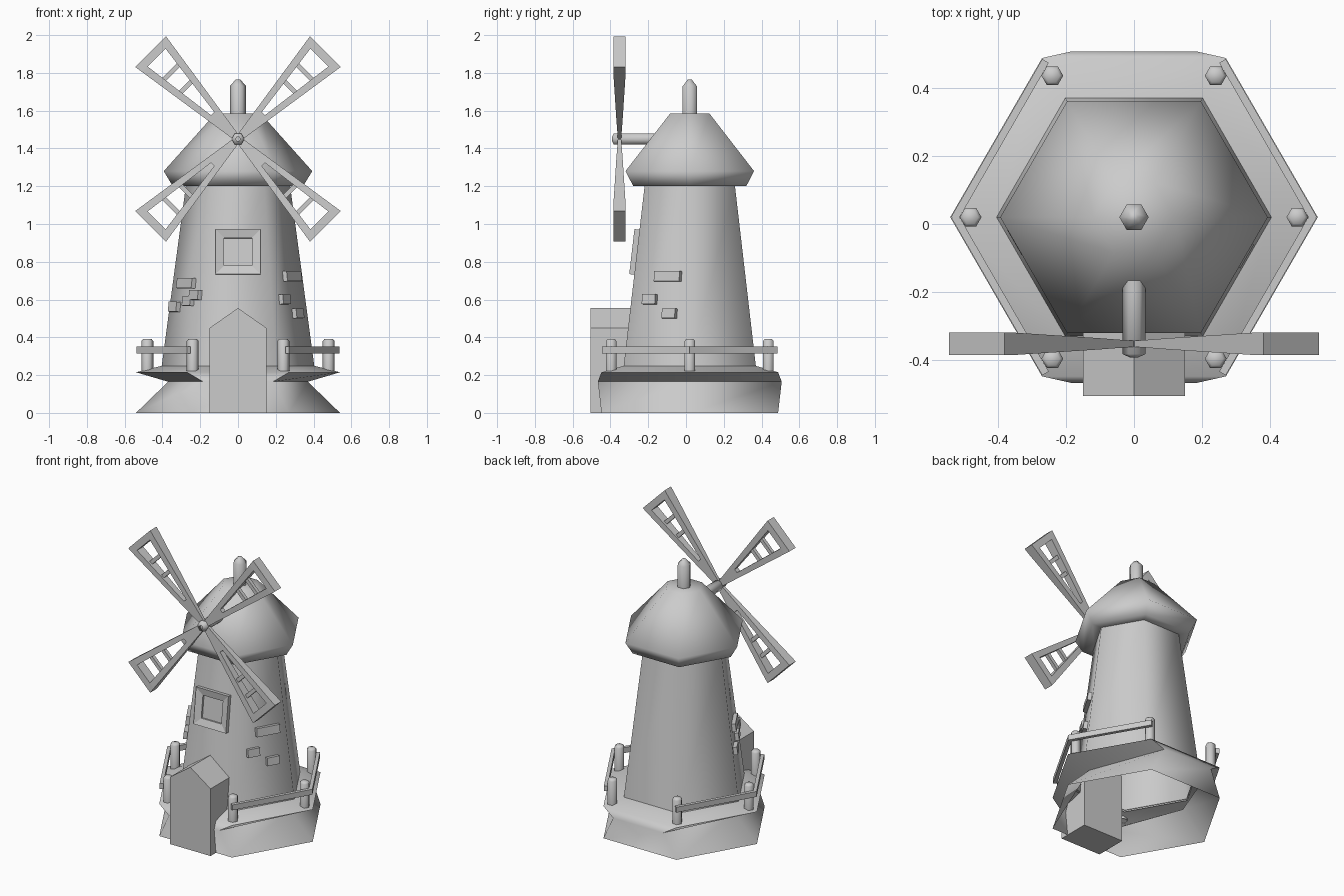
import bpy, bmesh, math
from mathutils import Matrix, Vector

cube = bpy.data.objects.get("Cube")
if cube:
    bpy.data.objects.remove(cube)

CY = 0.02                      # y of the tower axis
COS30 = math.cos(math.pi / 6)

stone = bpy.data.materials.new("light_grey")
stone.use_nodes = True
GREY = (0.6, 0.6, 0.6, 1)
stone.diffuse_color = GREY
stone.node_tree.nodes["Principled BSDF"].inputs["Base Color"].default_value = GREY


def finish(name, bm, smooth=None, matrix=None):
    """Turn a bmesh into an object; smooth is the sharp angle in degrees."""
    bmesh.ops.recalc_face_normals(bm, faces=bm.faces)
    mesh = bpy.data.meshes.new(name)
    bm.to_mesh(mesh)
    bm.free()
    mesh.materials.append(stone)
    ob = bpy.data.objects.new(name, mesh)
    bpy.context.collection.objects.link(ob)
    if matrix:
        ob.matrix_world = matrix
    if smooth:
        bpy.ops.object.select_all(action='DESELECT')
        ob.select_set(True)
        bpy.context.view_layer.objects.active = ob
        bpy.ops.object.shade_smooth_by_angle(angle=math.radians(smooth))
    return ob


def hex_shell(name, rings, cap=False, smooth=75, matrix=None):
    """Loft hexagons given as (x radius, y radius, z)."""
    bm = bmesh.new()
    loops = [[bm.verts.new((rx * math.cos(k * math.pi / 3),
                            ry * math.sin(k * math.pi / 3), z))
              for k in range(6)] for rx, ry, z in rings]
    for a, b in zip(loops, loops[1:]):
        for k in range(6):
            n = (k + 1) % 6
            bm.faces.new((a[k], a[n], b[n], b[k]))
    if cap:
        bm.faces.new(loops[-1])
    return finish(name, bm, smooth, matrix or Matrix.Translation((0, CY, 0)))


def prism(bm, outline, depth):
    """Extrude an outline of 3D points along a vector."""
    face = bm.faces.new([bm.verts.new(p) for p in outline])
    new = bmesh.ops.extrude_face_region(bm, geom=[face])["geom"]
    bmesh.ops.translate(bm, vec=depth, verts=[v for v in new if isinstance(v, bmesh.types.BMVert)])


def box(name, size, matrix, smooth=None):
    bm = bmesh.new()
    bmesh.ops.create_cube(bm, size=1, matrix=Matrix.Diagonal((*size, 1)))
    return finish(name, bm, smooth, matrix)


# Body: pinched open base with sloping deck, tapered tower, hipped roof
hex_shell("base", [(.54, .54, 0), (.37, .562, .165), (.54, .54, .215), (.4, .4, .25)])
hex_shell("tower", [(.405, .405, .24), (.275, .275, 1.21)])
hex_shell("roof", [(.27, .27, 1.2), (.345, .345, 1.2), (.393, .393, 1.28), (.12, .12, 1.585)], cap=True)
hex_shell("finial", [(.043, .043, 1.57), (.043, .043, 1.73), (.012, .012, 1.765)], cap=True, smooth=65)


def tower_apothem(z):
    return (.405 - .13 * (z - .24) / .97) * COS30


def wall_frame(angle, t, z, out=0):
    """Matrix on a tower wall: x along the wall, y outwards, z up the slope."""
    normal = Vector((math.cos(angle), math.sin(angle), 0))
    along = Vector((-normal.y, normal.x, 0))
    pos = normal * (tower_apothem(z) + out) + along * t + Vector((0, CY, z))
    slope = math.atan(.13 * COS30 / .97)
    rot = Matrix((along, normal, (0, 0, 1))).transposed().to_4x4()
    return Matrix.Translation(pos) @ rot @ Matrix.Rotation(slope, 4, 'X')


# Door block with a pointed top
bm = bmesh.new()
prism(bm, [(-.15, -.505, 0), (.15, -.505, 0), (.15, -.505, .45),
           (0, -.505, .555), (-.15, -.505, .45)], Vector((0, .215, 0)))
finish("door", bm)

# Window frame: slab with a sunken, sloping surround
bm = bmesh.new()
bmesh.ops.create_cube(bm, size=1, matrix=Matrix.Diagonal((.24, .07, .24, 1)))
bm.faces.ensure_lookup_table()
front = max(bm.faces, key=lambda f: f.calc_center_median().y)
bmesh.ops.inset_region(bm, faces=[front], thickness=.065, depth=-.012)
bmesh.ops.inset_region(bm, faces=[front], thickness=.001, depth=-.012)
finish("window", bm, None, wall_frame(-math.pi / 2, 0, .85, -.008))

# Loose stones on the two front side walls: (along, height, width, tall)
right_stones = [(.043, .722, .155, .055), (-.06, .6, .08, .052), (.066, .525, .08, .052)]
left_stones = [(.01, .685, .16, .055), (-.1, .622, .095, .05),
               (-.03, .59, .085, .05), (.11, .56, .085, .052)]
for side, angle, stones in (("right", -math.pi / 6, right_stones),
                            ("left", math.pi * 7 / 6, left_stones)):
    sign = 1 if side == "right" else -1
    for t, z, w, h in stones:
        box("stone_" + side, (w, .05, h), wall_frame(angle, sign * t, z))

# Railing posts and rails
for k in range(6):
    a = k * math.pi / 3
    place = Matrix.Translation((.48 * math.cos(a), CY + .48 * math.sin(a), 0))
    hex_shell("railing_post", [(.032, .032, .22), (.032, .032, .38), (.022, .022, .392)],
              cap=True, smooth=65, matrix=place)
for k in (0, 2, 3, 5):
    a = (k + .5) * math.pi / 3
    r = .525 * COS30
    place = Matrix.Translation((r * math.cos(a), CY + r * math.sin(a), .333)) @ Matrix.Rotation(a, 4, 'Z')
    box("rail", (.022, .535, .036), place)

# Axle
HUB = Vector((0, -.352, 1.45))
hex_shell("axle", [(.012, .012, -.1), (.034, .034, -.09), (.034, .034, .1), (.034, .034, .26)], cap=True, smooth=65,
          matrix=Matrix.Translation(HUB + Vector((0, .06, 0))) @ Matrix.Rotation(-math.pi / 2, 4, 'X'))

# Sails: frames widening and thickening away from the hub, with two rungs
TIP = .654


def half_width(d):
    return .016 + .099 * d / TIP


def half_depth(d):
    return .008 + .025 * min(d / .55, 1)


def sail_bar(bm, corners):
    """Solid bar from four (across, out) corners, with tapered depth."""
    front = [bm.verts.new((x, -half_depth(d), d)) for x, d in corners]
    back = [bm.verts.new((x, half_depth(d), d)) for x, d in corners]
    bm.faces.new(front)
    bm.faces.new(back[::-1])
    for i in range(4):
        j = (i + 1) % 4
        bm.faces.new((front[j], front[i], back[i], back[j]))


def hole(d):
    return .012 + .055 * (d - .19) / .42


for k in range(4):
    bm = bmesh.new()
    w = half_width
    sail_bar(bm, [(-w(0), 0), (w(0), 0), (w(.19), .19), (-w(.19), .19)])
    sail_bar(bm, [(-w(.61), .61), (w(.61), .61), (w(TIP), TIP), (-w(TIP), TIP)])
    for s in (-1, 1):
        sail_bar(bm, [(s * hole(.19), .19), (s * w(.19), .19), (s * w(.61), .61), (s * hole(.61), .61)])
    bmesh.ops.remove_doubles(bm, verts=bm.verts, dist=.0001)
    turn = Matrix.Translation(HUB) @ Matrix.Rotation(math.pi / 4 + k * math.pi / 2, 4, 'Y')
    finish("sail_frame", bm, None, turn)
    for d in (.39, .5):
        box("sail_rung", (2 * hole(d) + .02, .024, .024), turn @ Matrix.Translation((0, 0, d)))
